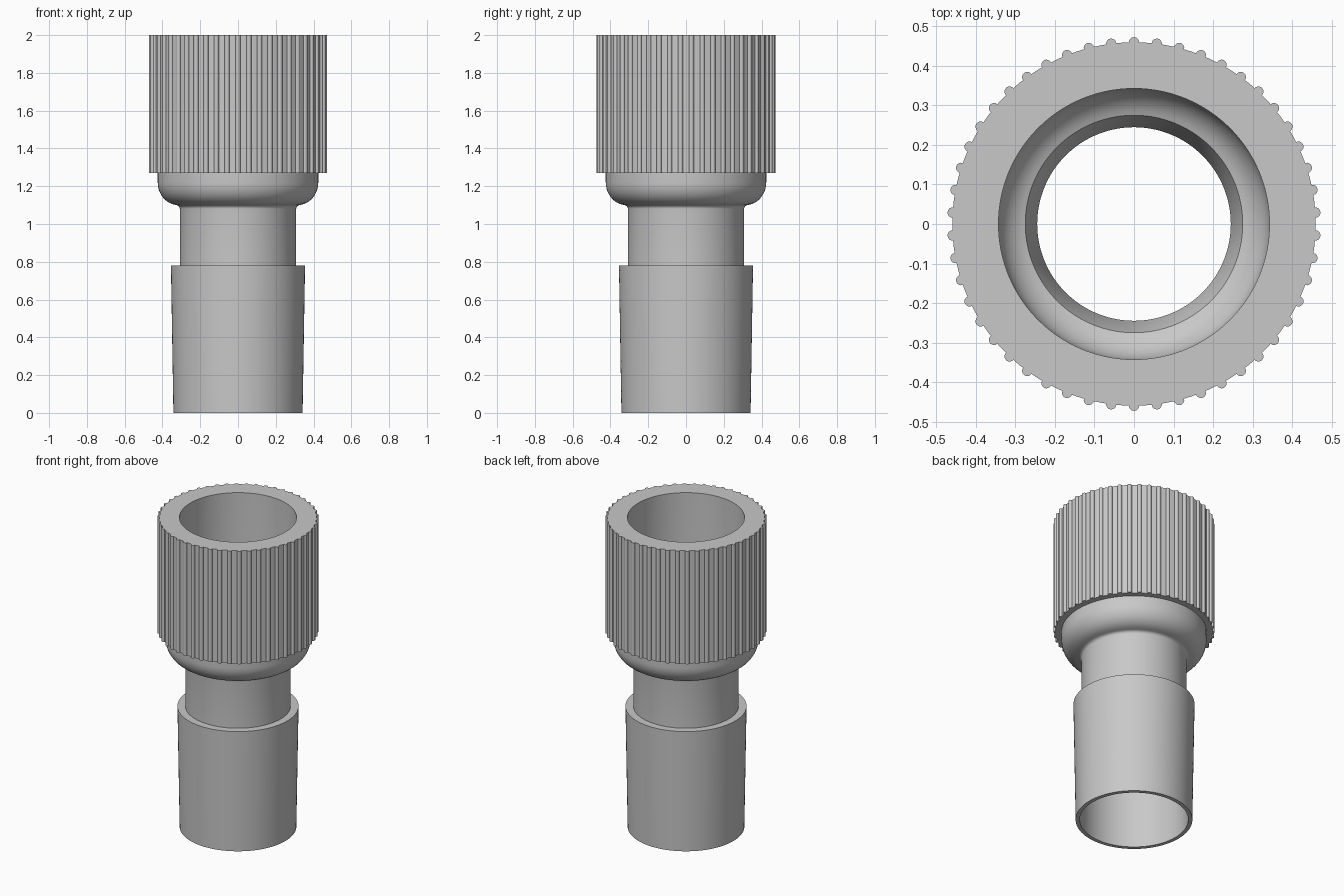
import bpy
import bmesh
import math
from mathutils import Matrix

if "Cube" in bpy.data.objects:
    bpy.data.objects.remove(bpy.data.objects["Cube"], do_unlink=True)

GREY = (0.58, 0.58, 0.58, 1.0)
mat = bpy.data.materials.new("plain grey")
mat.use_nodes = True
mat.diffuse_color = GREY
mat.node_tree.nodes["Principled BSDF"].inputs["Base Color"].default_value = GREY


def finish(name, bm, angle):
    """Turn a bmesh into a shaded, coloured object."""
    mesh = bpy.data.meshes.new(name)
    bm.to_mesh(mesh)
    bm.free()
    mesh.materials.append(mat)
    obj = bpy.data.objects.new(name, mesh)
    bpy.context.collection.objects.link(obj)
    bpy.ops.object.select_all(action="DESELECT")
    obj.select_set(True)
    bpy.context.view_layer.objects.active = obj
    bpy.ops.object.shade_smooth_by_angle(angle=math.radians(angle))
    return obj


def arc(cx, cz, rx, rz, start, end, steps=10):
    """Points on an elliptical arc, angles in degrees."""
    angles = [math.radians(start + (end - start) * i / steps) for i in range(steps + 1)]
    return [(cx + rx * math.cos(a), cz + rz * math.sin(a)) for a in angles]


def lathe(name, profile, segments=150):
    """Spin a closed (radius, height) profile around z."""
    bm = bmesh.new()
    verts = [bm.verts.new((r, 0, z)) for r, z in profile]
    edges = [bm.edges.new((v, verts[i - 1])) for i, v in enumerate(verts)]
    bmesh.ops.spin(bm, geom=verts + edges, cent=(0, 0, 0), axis=(0, 0, 1),
                   angle=math.tau, steps=segments, use_merge=True)
    bmesh.ops.remove_doubles(bm, verts=bm.verts, dist=0.0001)
    bmesh.ops.recalc_face_normals(bm, faces=bm.faces)
    return finish(name, bm, 30)


# Hollow body: tapered plug, neck, rounded bowl and wide socket
outer = [(0.342, 0), (0.355, 0.78), (0.308, 0.78), (0.308, 1.08)]
outer += arc(0.328, 1.08, 0.02, 0.02, 180, 105, 5)
outer += arc(0.315, 1.22, 0.11, 0.12, -80, 0)
outer += [(0.425, 1.27), (0.46, 1.27), (0.46, 2.0)]
inner = [(0.343, 2.0)]
inner += arc(0.245, 1.28, 0.098, 0.1, 0, -72)
inner += [(0.245, 1.09), (0.245, 0.75), (0.318, 0.65), (0.318, 0)]
lathe("adapter_body", outer + inner)

# Grip ribs around the socket
RIBS = 50
bm = bmesh.new()
for i in range(RIBS):
    turn = Matrix.Rotation(math.tau * i / RIBS, 4, "Z")
    bmesh.ops.create_cone(bm, cap_ends=True, segments=16, radius1=0.013, radius2=0.013,
                          depth=0.73, matrix=turn @ Matrix.Translation((0, 0.46, 1.635)))
finish("grip_ribs", bm, 40)
